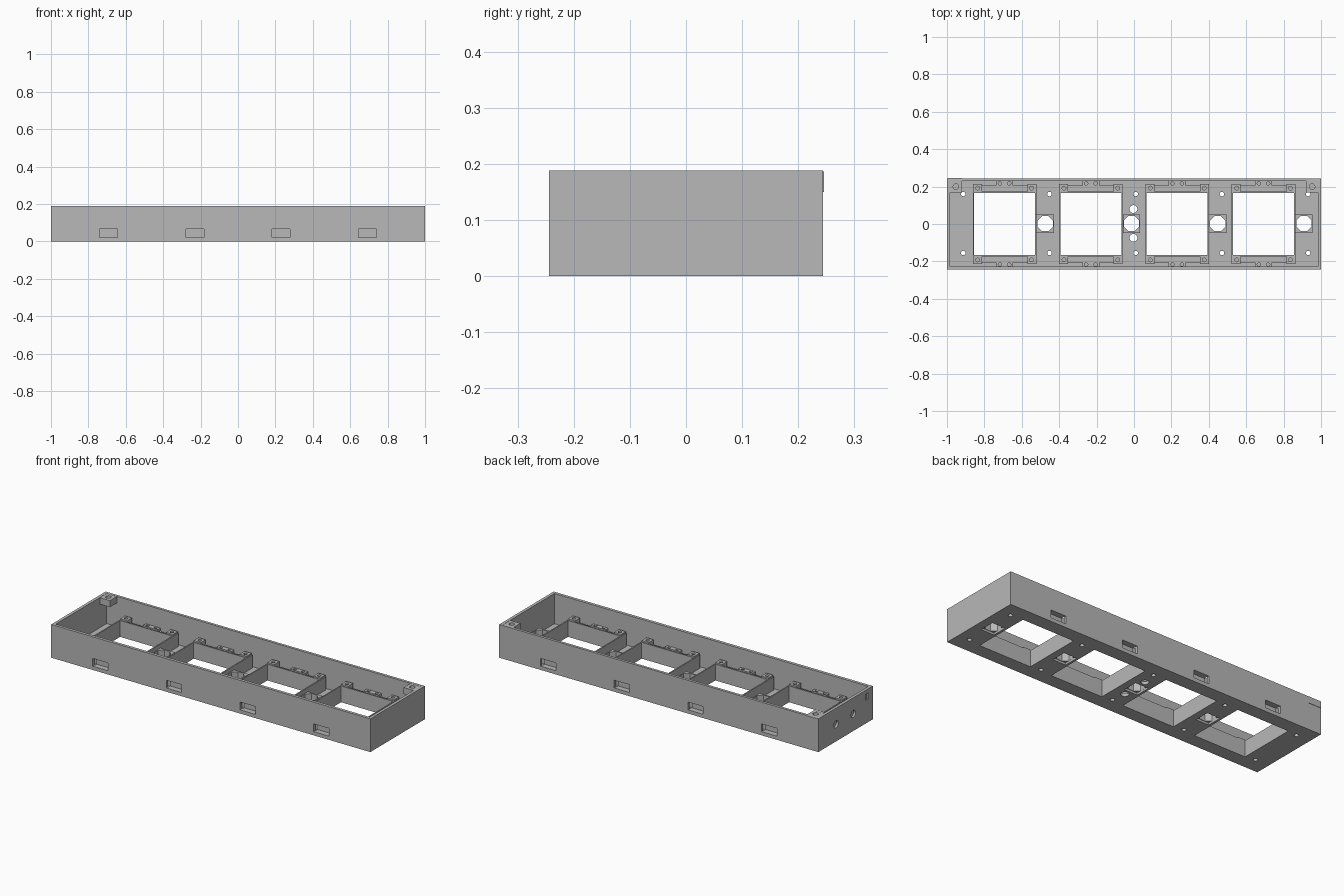
import bpy, bmesh, math
from mathutils import Matrix

old = bpy.data.objects.get("Cube")
if old:
    bpy.data.objects.remove(old, do_unlink=True)

grey = bpy.data.materials.new("plain grey")
grey.use_nodes = True
colour = (0.48, 0.48, 0.48, 1)
grey.diffuse_color = colour
grey.node_tree.nodes["Principled BSDF"].inputs["Base Color"].default_value = colour


def box(bm, x0, x1, y0, y1, z0, z1):
    m = Matrix.Translation(((x0 + x1) / 2, (y0 + y1) / 2, (z0 + z1) / 2))
    bmesh.ops.create_cube(bm, size=1, matrix=m @ Matrix.Diagonal((x1 - x0, y1 - y0, z1 - z0, 1)))


def mirrored_box(bm, x0, x1, y0, y1, z0, z1):
    box(bm, x0, x1, y0, y1, z0, z1)
    box(bm, x0, x1, -y1, -y0, z0, z1)


def drill(bm, x, y, z, r, depth, axis="Z", sides=20, turn=0.0):
    m = Matrix.Translation((x, y, z))
    if axis == "X":
        m = m @ Matrix.Rotation(math.pi / 2, 4, "Y")
    bmesh.ops.create_cone(bm, cap_ends=True, segments=sides, radius1=r, radius2=r,
                          depth=depth, matrix=m @ Matrix.Rotation(turn, 4, "Z"))


def finish(bm, name):
    mesh = bpy.data.meshes.new(name)
    bm.to_mesh(mesh)
    bm.free()
    mesh.materials.append(grey)
    ob = bpy.data.objects.new(name, mesh)
    bpy.context.collection.objects.link(ob)
    return ob


def cut(ob, bm):
    cutter = finish(bm, "cutter")
    cutter.hide_render = True
    mod = ob.modifiers.new("cut", "BOOLEAN")
    mod.operation = "DIFFERENCE"
    mod.solver = "EXACT"
    mod.object = cutter
    bpy.context.view_layer.objects.active = ob
    bpy.ops.object.modifier_apply(modifier=mod.name)
    bpy.data.objects.remove(cutter, do_unlink=True)


H, FLOOR, Y = 0.188, 0.017, 0.244
bays = [-0.692 + 0.4615 * i for i in range(4)]
sockets = [c + 0.217 for c in bays]


def slots(bm):
    for c in bays:
        mirrored_box(bm, c - 0.048, c + 0.048, 0.212, 0.3, 0.021, 0.065)


# Open tray: outer box with its cavity removed
bm = bmesh.new()
box(bm, -1, 1, -Y, Y, 0, H)
tray = finish(bm, "tray")
bm = bmesh.new()
box(bm, -0.983, 0.983, -Y + 0.017, Y - 0.015, FLOOR, 0.3)
cut(tray, bm)

# Floor openings, screw holes, port slots and end recesses
bm = bmesh.new()
for c, s in zip(bays, sockets):
    box(bm, c - 0.163, c + 0.163, -0.166, 0.166, -0.1, 0.1)
    box(bm, s - 0.041, s + 0.041, -0.041, 0.045, -0.1, 0.1)
for i in range(5):
    for y in (-0.155, 0.16):
        drill(bm, -0.913 + 0.461 * i, y, 0, 0.012, 0.1)
for y in (-0.074, 0.08):
    drill(bm, -0.003, y, 0, 0.021, 0.1)
    drill(bm, -1, y + 0.005, 0.097, 0.02, 0.024, "X")
box(bm, -1.1, -0.99, -0.2, -0.18, 0.13, 0.165)
slots(bm)
cut(tray, bm)

# Thin walls around each window, with a lower ledge behind
bm = bmesh.new()
for c in bays:
    for side in (-1, 1):
        a, b = sorted((c + side * 0.163, c + side * 0.17))
        box(bm, a, b, -0.214, 0.214, FLOOR, 0.092)
    mirrored_box(bm, c - 0.163, c + 0.163, 0.166, 0.173, FLOOR, 0.092)
    mirrored_box(bm, c - 0.122, c + 0.122, 0.173, 0.206, FLOOR, 0.076)
finish(bm, "window_walls")

# Screw posts at the window corners
bm, holes = bmesh.new(), bmesh.new()
for c in bays:
    for side in (-1, 1):
        x = c + side * 0.144
        mirrored_box(bm, x - 0.022, x + 0.022, 0.17, 0.214, FLOOR, 0.1)
        for y in (-0.192, 0.192):
            drill(holes, x, y, 0.1, 0.01, 0.08)
posts = finish(bm, "screw_posts")
cut(posts, holes)

# Port holders behind the wall slots
bm, holes = bmesh.new(), bmesh.new()
slots(holes)
for c in bays:
    mirrored_box(bm, c - 0.046, c + 0.046, 0.202, 0.231, FLOOR, 0.082)
    for x in (c - 0.025, c + 0.025):
        for y in (-0.217, 0.217):
            drill(holes, x, y, 0.082, 0.009, 0.02)
ports = finish(bm, "port_holders")
cut(ports, holes)

# Square sockets with eight-sided openings
bm, holes = bmesh.new(), bmesh.new()
for s in sockets:
    box(bm, s - 0.046, s + 0.046, -0.047, 0.051, 0.012, 0.07)
    drill(holes, s, 0.002, 0.04, 0.044, 0.2, sides=8, turn=math.pi / 8)
socket_blocks = finish(bm, "socket_blocks")
cut(socket_blocks, holes)

# Lid bosses in the two back corners
bm, holes = bmesh.new(), bmesh.new()
box(bm, -0.998, -0.92, 0.168, Y + 0.002, 0.15, H - 0.001)
box(bm, 0.92, 0.998, 0.168, Y - 0.002, 0.15, H - 0.001)
for x in (-0.952, 0.952):
    drill(holes, x, 0.2, H, 0.015, 0.06)
bosses = finish(bm, "lid_bosses")
cut(bosses, holes)
